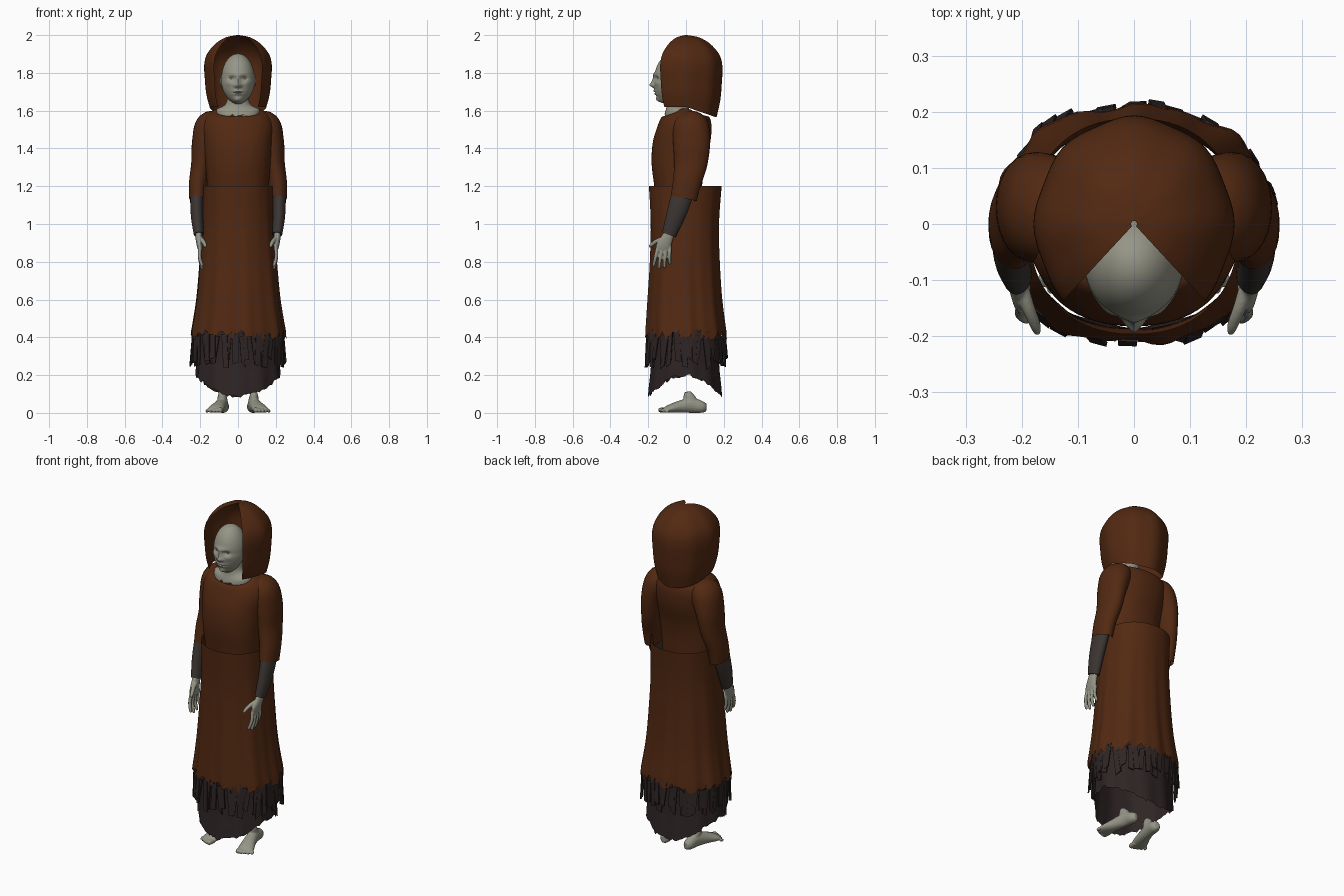
import bpy, bmesh, math, random
from mathutils import Vector

cube = bpy.data.objects.get("Cube")
if cube:
    bpy.data.objects.remove(cube, do_unlink=True)
rng = random.Random(7)


def material(name, rgb):
    m = bpy.data.materials.new(name)
    m.use_nodes = True
    m.diffuse_color = (*rgb, 1)
    m.node_tree.nodes["Principled BSDF"].inputs["Base Color"].default_value = (*rgb, 1)
    return m


ROBE = material("rust brown cloth", (0.085, 0.022, 0.006))
SKIN = material("ash grey skin", (0.30, 0.30, 0.24))
RAGS = material("dark plum rags", (0.028, 0.018, 0.018))
WRAP = material("charcoal brown wrap", (0.046, 0.037, 0.032))


def finish(bm, name, mat, mirror=False, smooth=True, voxel=0):
    bmesh.ops.recalc_face_normals(bm, faces=bm.faces)
    me = bpy.data.meshes.new(name)
    bm.to_mesh(me)
    bm.free()
    me.materials.append(mat)
    ob = bpy.data.objects.new(name, me)
    bpy.context.collection.objects.link(ob)
    if smooth:
        bpy.ops.object.select_all(action="DESELECT")
        ob.select_set(True)
        bpy.context.view_layer.objects.active = ob
        bpy.ops.object.shade_smooth_by_angle(angle=math.radians(50))
    if voxel:
        mod = ob.modifiers.new("blend", "REMESH")
        mod.mode, mod.voxel_size, mod.use_smooth_shade = "VOXEL", voxel, True
        mod = ob.modifiers.new("soften", "SMOOTH")
        mod.iterations = 3
    if mirror:
        ob.modifiers.new("mirror", "MIRROR")
    return ob


def curve(rows, t):
    """Smooth interpolation through rows of numbers, t from 0 to 1."""
    f = min(max(t, 0), 1) * (len(rows) - 1)
    i = min(int(f), len(rows) - 2)
    f -= i
    a, b, c, d = (rows[min(max(k, 0), len(rows) - 1)] for k in range(i - 1, i + 3))
    return [q + f * (r - p + f * (2*p - 5*q + 4*r - s + f * (3*(q - r) + s - p))) / 2
            if len(rows) > 2 else q + f * (r - q) for p, q, r, s in zip(a, b, c, d)]


def sheet(name, mat, nu, nv, fn, closed=True):
    """Surface through fn(u, v, i, j), optionally wrapped around in u."""
    bm = bmesh.new()
    n = nu if closed else nu + 1
    grid = [[bm.verts.new(fn(i / nu, j / nv, i, j)) for i in range(n)] for j in range(nv + 1)]
    for j in range(nv):
        for i in range(nu):
            k = (i + 1) % n
            bm.faces.new((grid[j][i], grid[j][k], grid[j + 1][k], grid[j + 1][i]))
    return finish(bm, name, mat)


def oval(a, rx, ry, power=2.0):
    c, s = math.cos(a), math.sin(a)
    k = (abs(c) ** power + abs(s) ** power) ** (-1 / power)
    return rx * c * k, ry * s * k


def tube(bm, nodes, ref=(0, 1, 0), sides=16, caps=True, steps=4):
    """Tube through (x, y, z, width, depth) nodes."""
    count = steps * (len(nodes) - 1)
    path = [curve(nodes, k / count) for k in range(count + 1)]
    rings = []
    for k, p in enumerate(path):
        t = Vector(path[min(k + 1, count)][:3]) - Vector(path[max(k - 1, 0)][:3])
        t.normalize()
        u = Vector(ref).cross(t).normalized()
        w = t.cross(u)
        ring = []
        for s in range(sides):
            a = math.tau * s / sides
            ring.append(bm.verts.new(Vector(p[:3]) + u * p[3] * math.cos(a) + w * p[4] * math.sin(a)))
        rings.append(ring)
    for r, q in zip(rings, rings[1:]):
        for s in range(sides):
            e = (s + 1) % sides
            bm.faces.new((r[s], r[e], q[e], q[s]))
    if caps:
        bm.faces.new(rings[0])
        bm.faces.new(rings[-1])


# Outer skirt: z, half width, front, back, with folds and a torn hem
SKIRT = [(1.2, .188, -.198, .19), (1.0, .192, -.188, .175), (.8, .205, -.192, .178),
         (.6, .222, -.203, .19), (.42, .25, -.213, .212)]
tears = [rng.uniform(-.035, .015) for i in range(96)]


def skirt(u, v, i, j):
    a = math.tau * u
    z, w, f, b = curve(SKIRT, v)
    x, y = oval(a, w, (b - f) / 2, 2.25)
    fold = 1 + v * (.022 * math.sin(9 * a + 1) + .014 * math.sin(17 * a)) - .008
    return x * fold, y * fold + (f + b) / 2, z + (tears[i] if v == 1 else 0)


sheet("skirt", ROBE, 96, 24, skirt)


# Underskirt, lower at front and back than at the sides
fray = [rng.uniform(-.008, .012) for i in range(96)]
UNDER = [(.21, .185), (.215, .185), (.218, .18), (.222, .195)]


def underskirt(u, v, i, j):
    a = math.tau * u
    w, d = curve(UNDER, v)
    x, y = oval(a, w, d)
    hem = .085 + .11 * math.cos(a) ** 2 + fray[i]
    fold = 1 + .02 * v * math.sin(11 * a)
    return x * fold, y * fold - .003, .6 + (hem - .6) * v


sheet("underskirt", RAGS, 96, 12, underskirt)

# Hanging rag strips around the hem
bm = bmesh.new()
STRIPS = 50
for n in range(STRIPS):
    a = math.tau * (n + rng.uniform(-.3, .3)) / STRIPS
    x, y = oval(a, .24, .206, 2.2)
    out = Vector((x / .24 ** 2, y / .206 ** 2, 0)).normalized()
    side = Vector((-out.y, out.x, 0))
    half = rng.uniform(.010, .017)
    top, low = rng.uniform(.40, .435), rng.uniform(.24, .30)
    lean, flare = rng.uniform(-.022, .022), rng.uniform(-.006, .014)
    ends = []
    for z, k in ((top, 0), (low, 1)):
        c = Vector((x, y, z)) + side * lean * k + out * flare * k
        skew = Vector((0, 0, rng.uniform(-.012, .012)))
        ends.append([bm.verts.new(c + side * half * s + skew * s + out * .004 * o)
                     for s, o in ((-1, -1), (1, -1), (1, 1), (-1, 1))])
    p, q = ends
    for s in range(4):
        bm.faces.new((p[s], p[(s + 1) % 4], q[(s + 1) % 4], q[s]))
    bm.faces.new(p)
    bm.faces.new(q)
finish(bm, "rag_strips", RAGS, smooth=False)

# Tunic body: z, half width, front, back, with a scooped open neck
TUNIC = [(1.05, .15, -.15, .08), (1.2, .163, -.168, .085), (1.32, .172, -.182, .1),
         (1.43, .182, -.176, .128), (1.52, .19, -.15, .135), (1.575, .165, -.125, .12),
         (1.6, .115, -.1, .09)]


def tunic(u, v, i, j):
    a = math.tau * u
    z, w, f, b = curve(TUNIC, v)
    x, y = oval(a, w, (b - f) / 2, 2.2)
    dip = max(0, (v - .75) / .25) ** 2
    return x, y + (f + b) / 2, z + dip * (.012 - .07 * math.sin(a) ** 2)


sheet("tunic", ROBE, 64, 36, tunic)

# Sleeves and wrapped forearms
bm = bmesh.new()
tube(bm, [(.085, .02, 1.535, .05, .07), (.145, .025, 1.52, .078, .095), (.178, .03, 1.43, .066, .098),
          (.193, .025, 1.32, .055, .088), (.21, .005, 1.22, .049, .075), (.214, -.012, 1.135, .045, .07)],
     sides=28, caps=False, steps=6)
finish(bm, "sleeves", ROBE, mirror=True)
bm = bmesh.new()
tube(bm, [(.214, -.01, 1.19, .036, .058), (.218, -.03, 1.12, .035, .056), (.216, -.06, 1.03, .032, .048),
          (.208, -.09, .945, .026, .038)], sides=24)
finish(bm, "forearms", WRAP, mirror=True)

# Hands with four fingers and a thumb
bm = bmesh.new()
tube(bm, [(.209, -.085, .96, .018, .028), (.207, -.1, .925, .018, .032), (.203, -.118, .885, .015, .04),
          (.199, -.125, .86, .011, .037)])
for k in range(4):
    y, drop = -.152 + .021 * k, (.082, .095, .09, .07)[k]
    tip = y - .018 + .007 * k
    tube(bm, [(.2, y + .004, .88, .011, .011), (.203, (y + tip) / 2, .868 - drop / 2, .0095, .0095),
              (.192, tip, .868 - drop, .0085, .0085), (.186, tip, .858 - drop, .005, .005)], sides=10)
tube(bm, [(.203, -.105, .925, .014, .014), (.188, -.15, .912, .012, .012),
          (.176, -.18, .892, .01, .01), (.172, -.195, .878, .006, .006)], sides=10)
finish(bm, "hands", SKIN, mirror=True, voxel=.0035)

# Bare feet, turned outwards
bm = bmesh.new()
tube(bm, [(.072, .108, .03, .014, .02), (.076, .085, .031, .029, .031), (.084, .03, .04, .031, .04),
          (.1, -.035, .032, .036, .032), (.117, -.09, .021, .044, .021), (.122, -.112, .014, .04, .014)],
     ref=(0, 0, 1))
tube(bm, [(.08, .035, .04, .03, .04), (.084, .015, .085, .024, .03), (.085, .008, .112, .016, .016)])
for k in range(5):
    x, y, r = .09 + .0175 * k, -.142 + .0012 * k * (k + 3), .014 - .0014 * k
    tube(bm, [(x, -.095, .016, r, r), (x + .004, y + .01, r + .001, r, r), (x + .005, y - .004, r, r * .6, r * .6)],
         ref=(0, 0, 1), sides=10)
finish(bm, "feet", SKIN, mirror=True, voxel=.0035)

# Head: a sphere shaped by soft bumps: x, z, x spread, z spread, push forward
BUMPS = [(0, 1.79, .04, .012, .008), (.034, 1.772, .016, .012, -.012), (-.034, 1.772, .016, .012, -.012),
         (0, 1.755, .010, .026, .012), (0, 1.735, .015, .012, .019), (.016, 1.733, .008, .008, .006),
         (-.016, 1.733, .008, .008, .006), (0, 1.703, .024, .006, .009), (0, 1.689, .022, .006, .008),
         (0, 1.696, .026, .003, -.006), (0, 1.655, .024, .016, .016), (.048, 1.745, .018, .014, .005),
         (-.048, 1.745, .018, .014, .005)]
bm = bmesh.new()
bmesh.ops.create_uvsphere(bm, u_segments=96, v_segments=72, radius=1)
for vert in bm.verts:
    x, y, z = vert.co
    jaw = max(0, -z)
    px, pz = x * .088 * (1 - .12 * jaw) * (1 + .25 * jaw * (1 - jaw)), 1.768 + z * .134
    front = max(0, -y)
    py = -.07 + y * (.097 if y < 0 else .092) - .02 * jaw * (1 if y < 0 else 2.2)
    for bx, bz, sx, sz, push in BUMPS:
        py -= min(1, front * 2.5) * push * math.exp(-((px - bx) / sx) ** 2 - ((pz - bz) / sz) ** 2)
    vert.co = px, py, pz
finish(bm, "head", SKIN)

# Eyes and ears
for name, spot, size in (("eyes", (.034, -.142, 1.772), (.013, .009, .008)),
                         ("ears", (.088, -.065, 1.757), (.008, .018, .03))):
    bm = bmesh.new()
    bmesh.ops.create_uvsphere(bm, u_segments=20, v_segments=12, radius=1)
    bmesh.ops.scale(bm, vec=size, verts=bm.verts)
    bmesh.ops.translate(bm, vec=spot, verts=bm.verts)
    finish(bm, name, SKIN, mirror=True)

# Neck flaring into a ragged edge
NECK = [(1.73, .056, .055), (1.66, .057, .055), (1.62, .07, .058), (1.595, .11, .065), (1.575, .115, .07)]


def neck(u, v, i, j):
    a = math.tau * u
    z, w, d = curve(NECK, v)
    x, y = oval(a, w, d)
    return x, y - .045, z + (rng.uniform(-.012, .008) if v == 1 else .02 * v * math.cos(a) ** 2)


sheet("neck", SKIN, 48, 12, neck)

# Hood: open quarter at the front, closing at the crown: z, radius factor
HOOD = [(1.59, .84), (1.67, .94), (1.76, .985), (1.84, 1), (1.9, .91), (1.955, .66), (1.988, .36), (2.0, .03)]


def hood(u, v, i, j):
    a = -math.pi / 4 + u * math.pi * 1.5
    z, r = curve(HOOD, v)
    x, y = oval(a, .176, .19)
    crease = 1 + .015 * math.cos(8 * a)
    back = max(0, math.sin(a))
    z += (1 - v) ** 3 * (.03 - .055 * back)
    return x * r * crease, y * r * crease, z


sheet("hood", ROBE, 48, 28, hood, closed=False)
